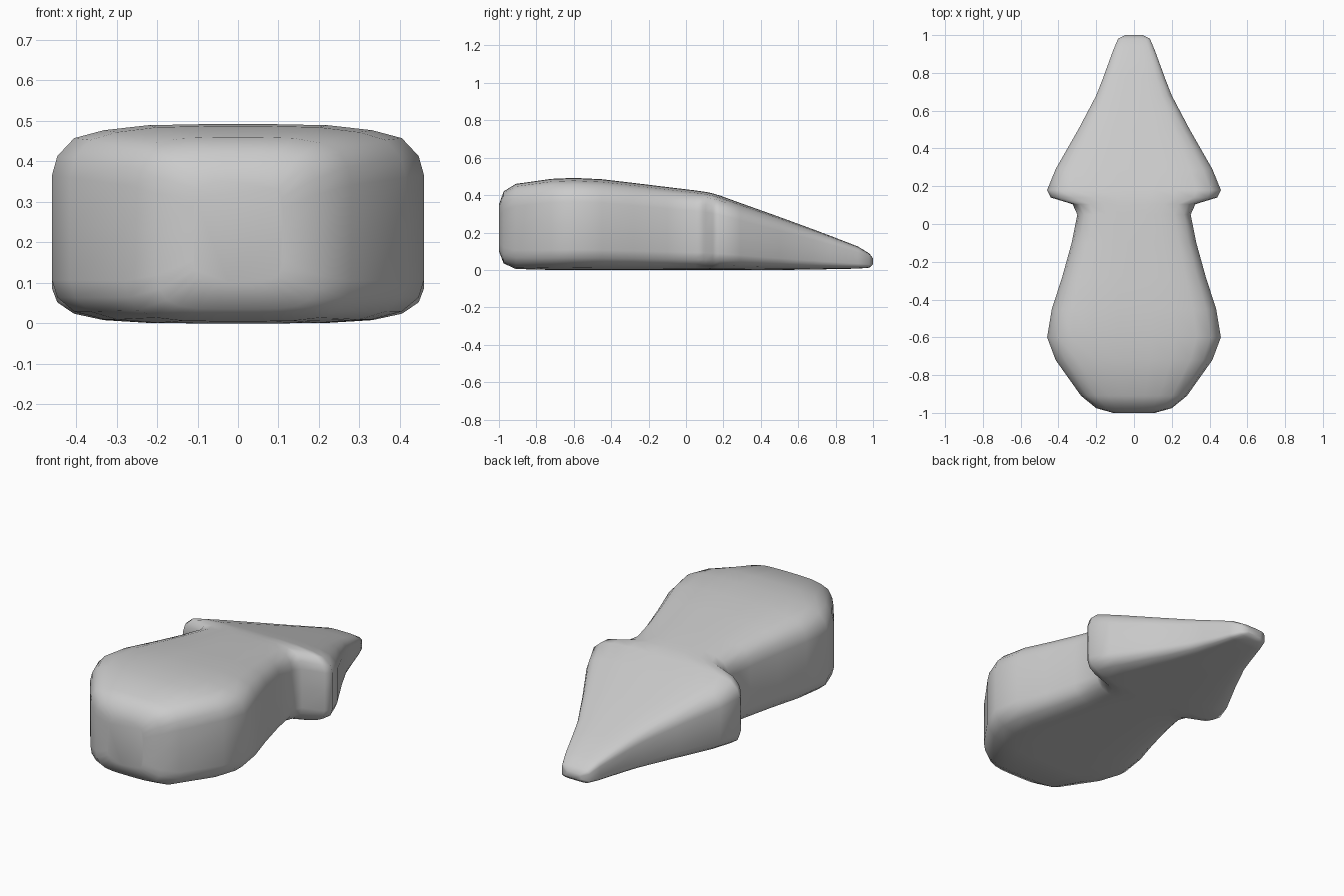
import bpy, bmesh

if "Cube" in bpy.data.objects:
    bpy.data.objects.remove(bpy.data.objects["Cube"])

# Stations along the body: y, half width, bottom z, top z
stations = [
    (-1.0, .11, .10, .35), (-.975, .20, .035, .42), (-.91, .28, .005, .46),
    (-.72, .415, 0, .487), (-.6, .46, 0, .492), (-.45, .435, 0, .485),
    (-.28, .38, 0, .465), (-.1, .33, 0, .443), (.05, .30, 0, .425),
    (.105, .325, 0, .417), (.14, .44, 0, .41), (.18, .46, 0, .398),
    (.29, .415, 0, .358), (.5, .295, 0, .283), (.68, .20, .002, .217),
    (.77, .165, .004, .183), (.92, .11, .007, .125), (.98, .085, .012, .088),
    (1.0, .045, .03, .062)]

# Right half of the rounded cross-section: width fraction, height fraction
half = [(.2, 0), (.48, .003), (.72, .02), (.88, .06), (.97, .13), (1, .22),
        (1, .5), (1, .74), (.97, .84), (.88, .93), (.72, .97), (.48, .995), (.2, 1)]
section = half + [(-x, z) for x, z in reversed(half)]

# Lofted body with flat ends
bm = bmesh.new()
rings = [[bm.verts.new((w * x, y, lo + (hi - lo) * z)) for x, z in section]
         for y, w, lo, hi in stations]
n = len(section)
for a, b in zip(rings, rings[1:]):
    for i in range(n):
        j = (i + 1) % n
        bm.faces.new((a[i], a[j], b[j], b[i]))
bm.faces.new(rings[0])
bm.faces.new(rings[-1])
bmesh.ops.recalc_face_normals(bm, faces=bm.faces[:])
for f in bm.faces:
    f.smooth = True

mesh = bpy.data.meshes.new("arrow_body")
bm.to_mesh(mesh)
bm.free()
body = bpy.data.objects.new("arrow_body", mesh)
bpy.context.collection.objects.link(body)
